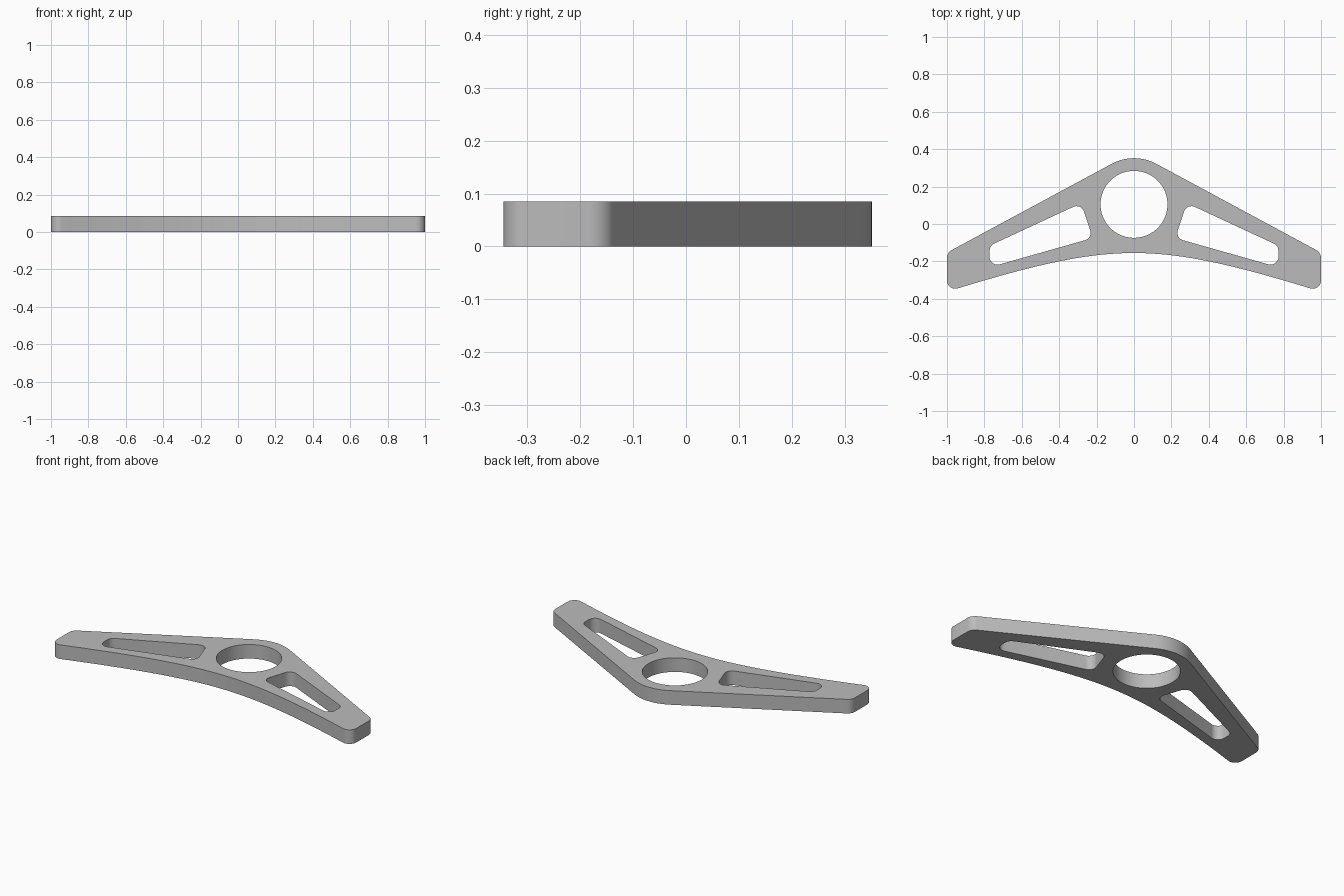
import bpy, bmesh, math
from mathutils import Vector

THICKNESS = 0.085

if "Cube" in bpy.data.objects:
    bpy.data.objects.remove(bpy.data.objects["Cube"], do_unlink=True)


def rounded(corners, segments=10):
    """Closed loop of 2D points; each corner is (x, y, fillet radius)."""
    pts = [Vector(c[:2]) for c in corners]
    loop = []
    for i, (x, y, r) in enumerate(corners):
        p = pts[i]
        if r == 0:
            loop.append(p)
            continue
        a = (pts[i - 1] - p).normalized()
        b = (pts[(i + 1) % len(pts)] - p).normalized()
        half = a.angle(b) / 2
        centre = p + (a + b).normalized() * (r / math.sin(half))
        start = p + a * (r / math.tan(half)) - centre
        end = p + b * (r / math.tan(half)) - centre
        sweep = math.pi - 2 * half
        for k in range(segments + 1):
            t = k / segments
            w0 = math.sin((1 - t) * sweep) / math.sin(sweep)
            w1 = math.sin(t * sweep) / math.sin(sweep)
            loop.append(centre + start * w0 + end * w1)
    return loop


def mirrored(points):
    return [(-p[0], *p[1:]) for p in reversed(points)]


def lower_edge(x):
    """Shallow swept curve of the front edge."""
    return 0.055 - math.hypot(0.21, 0.36 * x)


# Outer outline: rounded apex, blunt wing tips, swept front edge
tip = [(1, -0.153, 0.05), (1, lower_edge(1), 0.045)]
sweep_edge = [(x, lower_edge(x), 0) for x in (i * 0.88 / 20 for i in range(20, 0, -1))]
right_side = tip + sweep_edge
outline = rounded([(0, 0.386, 0.25)] + right_side
                  + [(0, lower_edge(0), 0)] + mirrored(right_side))

# Round bore and the two tapered wing windows
bore = [Vector((0.179 * math.cos(a), 0.105 + 0.179 * math.sin(a)))
        for a in (math.tau * i / 72 for i in range(72))]
window = [(0.283, 0.111, 0.042), (0.772, -0.116, 0.042),
          (0.772, -0.231, 0.042), (0.22, -0.075, 0.042)]
loops = [outline, bore, rounded(window), rounded(mirrored(window))]

# Fill the flat profile and extrude it into a plate
bm = bmesh.new()
for loop in loops:
    verts = [bm.verts.new((p.x, p.y, 0)) for p in loop]
    for i, v in enumerate(verts):
        bm.edges.new((verts[i - 1], v))
bmesh.ops.triangle_fill(bm, use_beauty=True, use_dissolve=False,
                        edges=bm.edges[:], normal=(0, 0, 1))
top = bmesh.ops.extrude_face_region(bm, geom=bm.faces[:], use_keep_orig=True)
bmesh.ops.translate(bm, vec=(0, 0, THICKNESS),
                    verts=[g for g in top["geom"] if isinstance(g, bmesh.types.BMVert)])
bmesh.ops.recalc_face_normals(bm, faces=bm.faces[:])

mesh = bpy.data.meshes.new("wing_bracket_plate")
bm.to_mesh(mesh)
bm.free()
plate = bpy.data.objects.new("wing_bracket_plate", mesh)
bpy.context.collection.objects.link(plate)

# Plain grey finish
grey = bpy.data.materials.new("grey_metal")
grey.use_nodes = True
colour = (0.5, 0.5, 0.5, 1)
grey.diffuse_color = colour
grey.node_tree.nodes["Principled BSDF"].inputs["Base Color"].default_value = colour
mesh.materials.append(grey)

# Smooth fillets, crisp rims
bpy.ops.object.select_all(action="DESELECT")
plate.select_set(True)
bpy.context.view_layer.objects.active = plate
bpy.ops.object.shade_smooth_by_angle(angle=math.radians(30))
